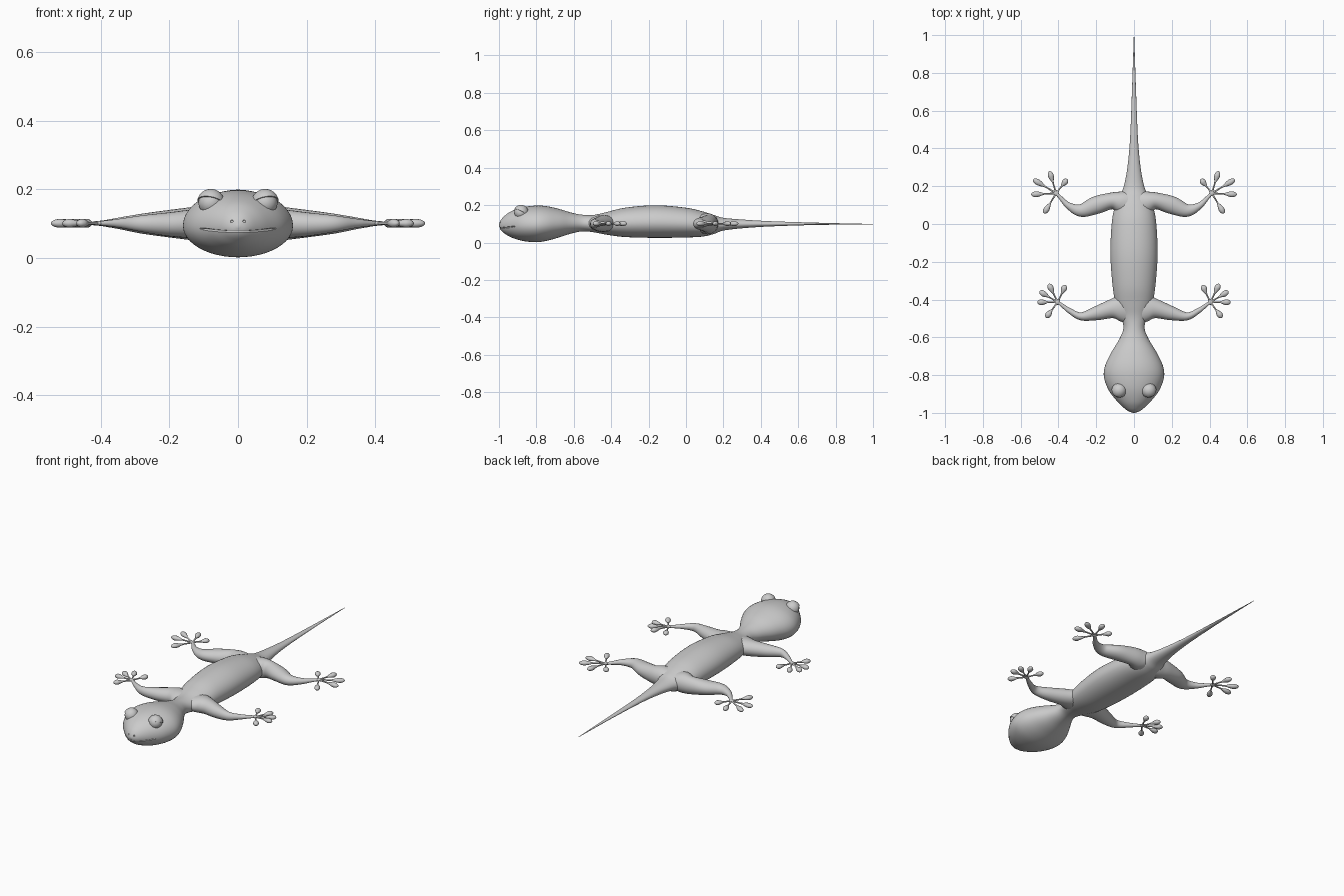
import bpy, bmesh, math
from mathutils import Vector
from mathutils.bvhtree import BVHTree

if "Cube" in bpy.data.objects:
    bpy.data.objects.remove(bpy.data.objects["Cube"])


def spline(rows, steps):
    """Catmull-Rom through rows of numbers."""
    pts = [rows[0]] + list(rows) + [rows[-1]]
    out = []
    for i in range(1, len(pts) - 2):
        a, b, c, d = pts[i - 1:i + 3]
        for s in range(steps):
            t = s / steps
            out.append([0.5 * (2 * q + (r - p) * t + (2 * p - 5 * q + 4 * r - w) * t * t
                               + (3 * q - p - 3 * r + w) * t ** 3) for p, q, r, w in zip(a, b, c, d)])
    return out + [list(rows[-1])]


def finish(obj, mirror=False):
    if mirror:
        obj.modifiers.new("mirror", 'MIRROR').use_mirror_merge = False
    bpy.ops.object.select_all(action='DESELECT')
    obj.select_set(True)
    bpy.context.view_layer.objects.active = obj
    bpy.ops.object.shade_smooth_by_angle(angle=math.radians(50))


def to_object(bm, name):
    bmesh.ops.recalc_face_normals(bm, faces=bm.faces)
    mesh = bpy.data.meshes.new(name)
    bm.to_mesh(mesh)
    bm.free()
    obj = bpy.data.objects.new(name, mesh)
    bpy.context.collection.objects.link(obj)
    return obj


def skin(bm, rings):
    """Bridge rings of points and cap both ends."""
    loops = [[bm.verts.new(p) for p in ring] for ring in rings]
    n = len(loops[0])
    for a, b in zip(loops, loops[1:]):
        for i in range(n):
            j = (i + 1) % n
            bm.faces.new((a[i], a[j], b[j], b[i]))
    bm.faces.new(loops[0][::-1])
    bm.faces.new(loops[-1])


def tube(bm, rows, steps=6, sides=20):
    """Elliptical tube; rows are x, y, z, half width, half height."""
    dense = spline(rows, steps)
    pos = [Vector(r[:3]) for r in dense]
    rings = []
    for i, r in enumerate(dense):
        tan = (pos[min(i + 1, len(pos) - 1)] - pos[max(i - 1, 0)]).normalized()
        side = tan.cross(Vector((0, 0, 1))).normalized()
        up = side.cross(tan)
        w, h = max(r[3], 0.0004), max(r[4], 0.0004)
        rings.append([pos[i] + side * w * math.cos(2 * math.pi * k / sides)
                      + up * h * math.sin(2 * math.pi * k / sides) for k in range(sides)])
    skin(bm, rings)


# Head, trunk and tail: y, half width, bottom z, top z
outline = [
    (-1.0, .004, .088, .096), (-.993, .026, .070, .115), (-.975, .052, .052, .138),
    (-.94, .088, .030, .164), (-.88, .134, .010, .187), (-.81, .159, .002, .197),
    (-.75, .153, .008, .195), (-.68, .120, .027, .180), (-.61, .078, .049, .159),
    (-.55, .056, .060, .148), (-.49, .070, .054, .148), (-.42, .098, .041, .164),
    (-.32, .114, .029, .187), (-.16, .125, .025, .199), (0, .118, .027, .186),
    (.09, .102, .032, .166), (.15, .075, .046, .147), (.20, .054, .064, .132),
    (.30, .035, .076, .123), (.45, .021, .086, .114), (.70, .011, .094, .106), (1.0, .001, .097, .099)]
SIDES = 48
rings = []
for y, w, zb, zt in spline(outline, 5):
    zc = zb + 0.47 * (zt - zb)
    ring = []
    for k in range(SIDES):
        a = 2 * math.pi * k / SIDES
        s = math.sin(a)
        ring.append(Vector((max(w, .0006) * math.cos(a), y, zc + s * ((zt - zc) if s > 0 else (zc - zb)))))
    rings.append(ring)
bm = bmesh.new()
skin(bm, rings)
body = to_object(bm, "body")
bm = bmesh.new()
bm.from_mesh(body.data)
tree = BVHTree.FromBMesh(bm)
bm.free()


def on_face(x, z):
    return tree.ray_cast(Vector((x, -2, z)), Vector((0, 1, 0)))[0]


# Mouth groove and nostrils cut into the snout
cut = bmesh.new()
path = []
for i in range(17):
    x = -.11 + .22 * i / 16
    r = .0035 if 0 < i < 16 else .001
    path.append((*on_face(x, .077 + .009 * (x / .11) ** 2), r, r))
tube(cut, path, 2, 8)
for sx in (-1, 1):
    ball = bmesh.ops.create_icosphere(cut, subdivisions=2, radius=.0045)["verts"]
    bmesh.ops.translate(cut, verts=ball, vec=on_face(.018 * sx, .107))
cutter = to_object(cut, "mouth_cutter")
cutter.hide_render = True
mod = body.modifiers.new("mouth", 'BOOLEAN')
mod.operation, mod.solver, mod.object = 'DIFFERENCE', 'EXACT', cutter
bpy.context.view_layer.objects.active = body
bpy.ops.object.modifier_apply(modifier="mouth")
bpy.data.objects.remove(cutter)
finish(body)

# Eyes with half-closed upper lids
eye_pos = Vector((.079, -.882, .161))
bm = bmesh.new()
bmesh.ops.create_uvsphere(bm, u_segments=32, v_segments=20, radius=.036)
bmesh.ops.translate(bm, verts=bm.verts, vec=eye_pos)
finish(to_object(bm, "eye"), True)

bm = bmesh.new()
bmesh.ops.create_uvsphere(bm, u_segments=32, v_segments=20, radius=.040)
cut_dir = Vector((-.2, .45, .9)).normalized()
res = bmesh.ops.bisect_plane(bm, geom=bm.verts[:] + bm.edges[:] + bm.faces[:], plane_co=(0, 0, 0),
                             plane_no=cut_dir, clear_inner=True)
bmesh.ops.holes_fill(bm, edges=[e for e in bm.edges if e.is_boundary])
bmesh.ops.translate(bm, verts=bm.verts, vec=eye_pos)
finish(to_object(bm, "eyelid"), True)

# Legs: x, y, z, half width, half height
front_leg = [(.02, -.445, .102, .085, .040), (.07, -.445, .102, .072, .045), (.12, -.45, .1, .050, .043),
             (.20, -.473, .098, .037, .035), (.28, -.489, .1, .021, .024),
             (.34, -.46, .101, .014, .014), (.385, -.427, .101, .009, .008), (.41, -.41, .101, .007, .006)]
hind_leg = [(.02, .10, .1, .075, .050), (.07, .115, .1, .060, .056), (.12, .122, .1, .044, .050),
            (.20, .100, .1, .047, .040), (.28, .072, .1, .034, .029), (.345, .096, .101, .018, .017),
            (.39, .140, .101, .010, .009), (.416, .168, .101, .008, .006)]
front_toes = [(115, .10), (64, .108), (31, .112), (0, .108), (-53, .103)]
hind_toes = [(128, .095), (73, .122), (31, .142), (-3, .133), (-59, .125)]
# Toe profile: fraction of length, half width, half height
toe_shape = [(0, .006, .005), (.3, .004, .004), (.5, .005, .005), (.66, .012, .010),
             (.8, .0155, .013), (.92, .012, .010), (.98, .006, .005), (1, .001, .001)]

for name, leg, toes, centre in (("front", front_leg, front_toes, Vector((.404, -.414, .101))),
                                ("hind", hind_leg, hind_toes, Vector((.412, .163, .101)))):
    bm = bmesh.new()
    tube(bm, leg, 6, 24)
    finish(to_object(bm, name + "_leg"), True)
    bm = bmesh.new()
    palm = bmesh.ops.create_uvsphere(bm, u_segments=16, v_segments=10, radius=.014)["verts"]
    bmesh.ops.scale(bm, vec=(1, 1, .5), verts=palm)
    bmesh.ops.translate(bm, verts=palm, vec=centre)
    for angle, length in toes:
        a = math.radians(angle)
        d = Vector((math.cos(a), math.sin(a), 0))
        tube(bm, [(*(centre + d * length * f), w, h) for f, w, h in toe_shape], 4, 14)
    finish(to_object(bm, name + "_toes"), True)
